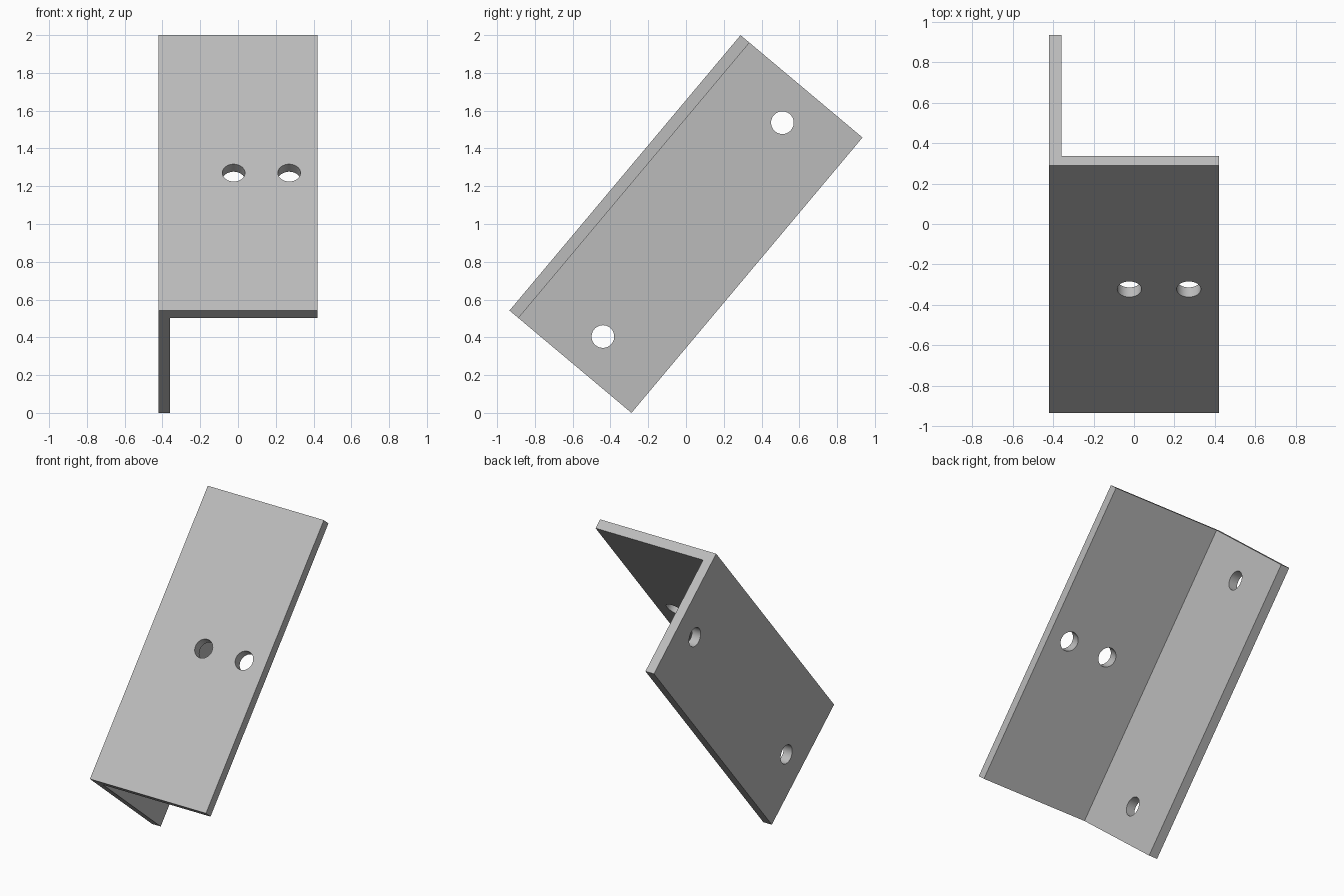
import bpy
import bmesh
from math import radians, cos, sin
from mathutils import Matrix

if "Cube" in bpy.data.objects:
    bpy.data.objects.remove(bpy.data.objects["Cube"], do_unlink=True)

LENGTH, WIDTH, THICK, HOLE_R = 1.903, 0.843, 0.062, 0.06
HALF = WIDTH / 2

steel = bpy.data.materials.new("plain_grey_metal")
steel.use_nodes = True
grey = (0.5, 0.5, 0.5, 1)
steel.diffuse_color = grey
steel.node_tree.nodes["Principled BSDF"].inputs["Base Color"].default_value = grey


def make_object(name, bm):
    bmesh.ops.recalc_face_normals(bm, faces=bm.faces)
    mesh = bpy.data.meshes.new(name)
    bm.to_mesh(mesh)
    bm.free()
    obj = bpy.data.objects.new(name, mesh)
    bpy.context.collection.objects.link(obj)
    mesh.materials.append(steel)
    return obj


# L-shaped angle section, extruded along its length
inner = THICK - HALF
profile = [(-HALF, -HALF), (HALF, -HALF), (HALF, inner),
           (inner, inner), (inner, HALF), (-HALF, HALF)]
bm = bmesh.new()
face = bm.faces.new([bm.verts.new((x, y, -LENGTH / 2)) for x, y in profile])
ext = bmesh.ops.extrude_face_region(bm, geom=[face])
top = [v for v in ext["geom"] if isinstance(v, bmesh.types.BMVert)]
bmesh.ops.translate(bm, verts=top, vec=(0, 0, LENGTH))
bracket = make_object("angle_bracket", bm)

# Hole cutters: two across the wide plate, one near each end of the flange
bm = bmesh.new()
across_plate = Matrix.Rotation(radians(90), 4, 'X')
across_flange = Matrix.Rotation(radians(90), 4, 'Y')
holes = [((x, -HALF, 0), across_plate) for x in (-0.023, 0.271)]
holes += [((-HALF, 0.046, z), across_flange) for z in (-0.739, 0.739)]
for centre, turn in holes:
    bmesh.ops.create_cone(bm, cap_ends=True, segments=48, radius1=HOLE_R,
                          radius2=HOLE_R, depth=THICK * 4,
                          matrix=Matrix.Translation(centre) @ turn)
cutter = make_object("hole_cutters", bm)
cutter.hide_render = True

# Cut the holes and keep the result as plain mesh
bpy.ops.object.select_all(action='DESELECT')
bpy.context.view_layer.objects.active = bracket
bracket.select_set(True)
cut = bracket.modifiers.new("holes", 'BOOLEAN')
cut.operation = 'DIFFERENCE'
cut.solver = 'EXACT'
cut.object = cutter
bpy.ops.object.modifier_apply(modifier=cut.name)
bpy.data.objects.remove(cutter, do_unlink=True)
bpy.ops.object.shade_smooth_by_angle(angle=radians(30))

# Lean the bracket back and rest it on its lowest edge
lean = radians(40)
bracket.rotation_euler.x = -lean
bracket.location.z = (LENGTH * cos(lean) + WIDTH * sin(lean)) / 2
